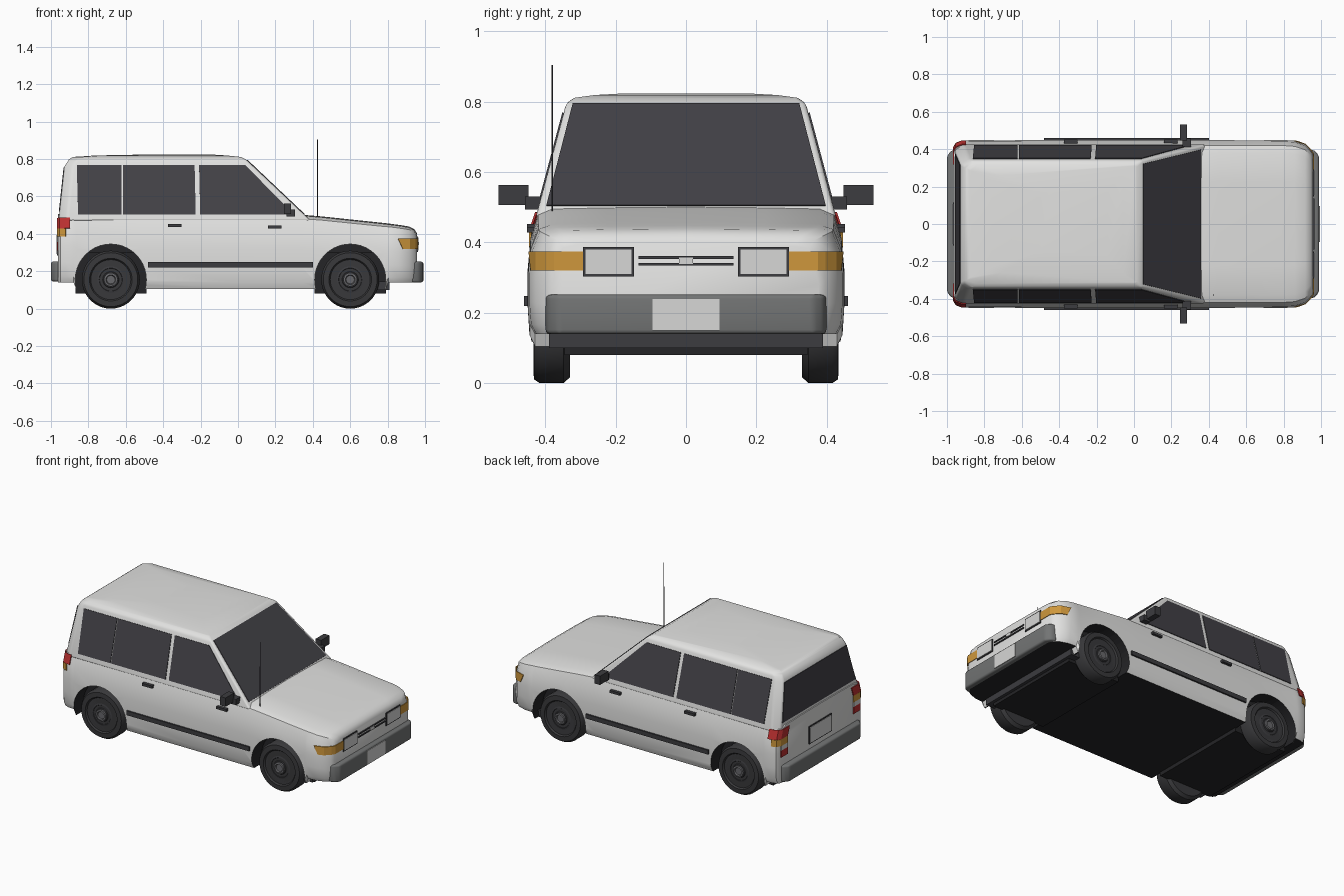
import bpy, bmesh, math
from mathutils import Vector

cube = bpy.data.objects.get("Cube")
if cube:
    bpy.data.objects.remove(cube, do_unlink=True)


def material(name, *rgb):
    m = bpy.data.materials.new(name)
    m.use_nodes = True
    m.diffuse_color = (*rgb, 1)
    m.node_tree.nodes["Principled BSDF"].inputs["Base Color"].default_value = (*rgb, 1)
    return m


WHITE = material("body_white", .76, .76, .75)
GLASS = material("dark_glass", .055, .053, .062)
TRIM = material("dark_trim", .045, .045, .05)
FLOOR = material("underside_black", .018, .018, .02)
TYRE = material("tyre_black", .04, .04, .043)
GREY = material("bumper_grey", .17, .175, .175)
LAMP = material("lamp_white", .68, .68, .67)
AMBER = material("amber", .62, .31, .045)
RED = material("red", .5, .03, .03)
HUB = material("hub_grey", .14, .14, .15)


def finish(name, bm, *mats, bevel=0, angle=40):
    bmesh.ops.recalc_face_normals(bm, faces=bm.faces)
    me = bpy.data.meshes.new(name)
    bm.to_mesh(me)
    bm.free()
    for m in mats:
        me.materials.append(m)
    ob = bpy.data.objects.new(name, me)
    bpy.context.collection.objects.link(ob)
    bpy.ops.object.select_all(action='DESELECT')
    ob.select_set(True)
    bpy.context.view_layer.objects.active = ob
    if bevel:
        mod = ob.modifiers.new("bevel", 'BEVEL')
        mod.width, mod.segments, mod.limit_method = bevel, 3, 'ANGLE'
        mod.angle_limit = math.radians(30)
        bpy.ops.object.modifier_apply(modifier=mod.name)
    if angle:
        bpy.ops.object.shade_smooth_by_angle(angle=math.radians(angle))
    return ob


def loft(rings, caps=True):
    """Bridge closed rings of equal length into a shell."""
    bm = bmesh.new()
    vs = [[bm.verts.new(p) for p in r] for r in rings]
    n = len(vs[0])
    for a, b in zip(vs, vs[1:]):
        for i in range(n):
            j = (i + 1) % n
            bm.faces.new((a[i], a[j], b[j], b[i]))
    if caps:
        bm.faces.new(vs[0])
        bm.faces.new(vs[-1])
    return bm


def box(name, lo, hi, mat, bevel=0):
    rings = [[(lo[0], lo[1], z), (hi[0], lo[1], z), (hi[0], hi[1], z), (lo[0], hi[1], z)]
             for z in (lo[2], hi[2])]
    return finish(name, loft(rings), mat, bevel=bevel, angle=40 if bevel else 0)


def side_box(name, lo, hi, mat, bevel=0):
    """A box on each side of the car."""
    for s, label in ((1, "left_"), (-1, "right_")):
        y0, y1 = sorted((s * lo[1], s * hi[1]))
        box(label + name, (lo[0], y0, lo[2]), (hi[0], y1, hi[2]), mat, bevel)


def panel(name, cols, mat, depth=.006):
    """Thin plate through (bottom, top) point pairs, raised outwards."""
    bm = bmesh.new()
    pairs = [[bm.verts.new(p) for p in c] for c in cols]
    for a, b in zip(pairs, pairs[1:]):
        bm.faces.new((a[0], b[0], b[1], a[1]))
    bm.normal_update()
    f = bm.faces[:][0]
    if f.normal.dot(f.calc_center_median() - Vector((0, 0, .4))) < 0:
        bmesh.ops.reverse_faces(bm, faces=bm.faces)
    bm.normal_update()
    shift = {v: v.normal * depth for v in bm.verts}
    base = bm.faces[:]
    geo = bmesh.ops.extrude_face_region(bm, geom=base, use_keep_orig=True)["geom"]
    for v, d in shift.items():
        v.co += d
    return finish(name, bm, mat, angle=0)


def side_panel(name, cols, mat, depth=.006):
    for s, label in ((1, "left_"), (-1, "right_")):
        panel(label + name, [[(x, s * y, z) for x, y, z in c] for c in cols], mat, depth)


# Lower body: cross-sections along the length
SHAPE = ((.02, 0), (.005, .09), (0, .3), (0, .55), (.008, .78), (.03, .96), (.07, 1))


def section(x, w, b, t):
    half = [(w - d, b + f * (t - b)) for d, f in SHAPE] + [(w * .5, t + .003)]
    ring = half + [(0, t + .005)] + [(-y, z) for y, z in reversed(half)]
    return [(x, y, z) for y, z in ring]


stations = ((-.962, .415, .14, .5), (-.95, .435, .14, .5), (-.92, .446, .14, .5),
            (-.88, .448, .14, .5), (-.865, .448, .105, .5), (-.5, .45, .105, .5),
            (0, .45, .105, .498), (.34, .45, .105, .497), (.45, .45, .105, .488),
            (.6, .45, .105, .472), (.79, .449, .105, .452), (.805, .449, .14, .45),
            (.86, .445, .14, .443), (.915, .427, .14, .434), (.945, .397, .14, .418),
            (.958, .378, .14, .395))
body_bm = loft([section(*s) for s in stations])
body_bm.normal_update()
for f in body_bm.faces:
    if abs(f.normal.z) > .8 and f.calc_center_median().z < .2:
        f.material_index = 1
body = finish("lower_body", body_bm, WHITE, FLOOR)

# Wheel arches cut from the body
AXLES = {"rear": -.68, "front": .60}
for end, x in AXLES.items():
    for s in (1, -1):
        rings = [[(x + .19 * math.cos(a * math.tau / 40), s * y, .155 + .19 * math.sin(a * math.tau / 40))
                  for a in range(40)] for y in (.33, .6)]
        bm = loft(rings)
        for f in bm.faces:
            f.material_index = 1
        cutter = finish("arch_cutter", bm, WHITE, FLOOR, angle=0)
        cutter.hide_render = True
        bpy.context.view_layer.objects.active = body
        mod = body.modifiers.new("arch", 'BOOLEAN')
        mod.operation, mod.solver, mod.object = 'DIFFERENCE', 'EXACT', cutter
        bpy.ops.object.modifier_apply(modifier=mod.name)
        bpy.data.objects.remove(cutter, do_unlink=True)
    box(end + "_axle_housing", (x - .19, -.345, .08), (x + .19, .345, .3), FLOOR)
bpy.ops.object.select_all(action='DESELECT')
body.select_set(True)
bpy.context.view_layer.objects.active = body
bpy.ops.object.shade_smooth_by_angle(angle=math.radians(35))


# Cabin: rings stacked upwards
def side_y(z):
    return .422 - .267 * (z - .49)


def screen_x(z):
    return .368 - 1.056 * (z - .49)


def tail_x(z):
    return -.957 + .107 * (z - .49)


def cabin_ring(z, xr, xf, y):
    half = [(xr, y - .028, z), (xr + .045, y, z), (xf, y, z)]
    return half + [(a, -b, c) for a, b, c in reversed(half)]


levels = [(z, tail_x(z), screen_x(z), side_y(z)) for z in (.47, .76)]
levels += [(.795, -.908, screen_x(.795), side_y(.795)), (.811, -.885, .015, .318),
           (.819, -.76, -.06, .26), (.824, -.5, -.14, .17)]
finish("cabin", loft([cabin_ring(*l) for l in levels]), WHITE, bevel=.011, angle=45)


# Glass
def side_glass(name, b0, b1, t0, t1, zb=.503, zt=.768):
    side_panel(name, [((b0, side_y(zb), zb), (t0, side_y(zt), zt)),
                      ((b1, side_y(zb), zb), (t1, side_y(zt), zt))], GLASS, .004)


side_glass("quarter_window", -.855, -.622, -.862, -.622)
side_glass("rear_door_window", -.616, -.226, -.616, -.232)
side_glass("front_door_window", -.202, .298, -.208, .038)
panel("windscreen", [((screen_x(.503), y * .397, .503), (screen_x(.793), y * .322, .793))
                     for y in (-1, 1)], GLASS, .004)
panel("rear_window", [((tail_x(.52), y * .375, .52), (tail_x(.755), y * .318, .755))
                      for y in (-1, 1)], GLASS, .004)

# Bumpers
for end, xs, z0 in (("front", (.93, .968, .99), .14), ("rear", (-.94, -.978, -1), .145)):
    half = list(zip(xs, (.402, .392, .362)))
    outline = half + [(x, -y) for x, y in reversed(half)]
    finish(end + "_bumper", loft([[(x, y, z) for x, y in outline] for z in (z0, .252)]),
           GREY, bevel=.012)
box("front_valance", (.7, -.39, .1), (.81, .39, .145), TRIM)
box("front_plate", (.985, -.095, .15), (.994, .095, .24), LAMP)

# Headlamps, grille and amber corner lamps
side_box("headlamp_frame", (.95, .148, .303), (.963, .292, .387), TRIM)
side_box("headlamp_lens", (.955, .155, .31), (.966, .285, .38), LAMP)
for i, z in enumerate((.357, .338)):
    box(f"grille_bar_{i + 1}", (.95, -.135, z - .004), (.964, .135, z + .004), TRIM)
box("grille_centre", (.95, -.02, .339), (.967, .02, .357), LAMP)
wrap = ((.957, .292, .957), (.957, .374, .957), (.945, .394, .945), (.916, .424, .916), (.88, .437, .855))
side_panel("corner_lamp", [((a, y, .32), (b, y + (.006 if b < .9 else 0), .374)) for a, y, b in wrap], AMBER, .005)


# Tail lamps wrapping the rear corners
def tail_lamp(name, z0, z1, path, mat):
    def inset(z):
        return .007 + max(0, z - .425) * .33
    side_panel(name, [((x, y - inset(z0), z0), (x, y - inset(z1), z1)) for x, y in path], mat, .006)


corner = ((-.963, .345), (-.963, .413), (-.95, .436), (-.92, .448))
tail_lamp("tail_lamp_top", .428, .485, corner + ((-.898, .45),), RED)
tail_lamp("tail_lamp_amber", .385, .428, corner, AMBER)
tail_lamp("tail_lamp_clear", .355, .385, corner[:2], LAMP)
tail_lamp("tail_lamp_low", .31, .355, corner[:2], RED)

# Rear number plate
box("rear_plate_frame", (-.967, -.115, .285), (-.955, .115, .4), TRIM)
box("rear_plate", (-.97, -.108, .292), (-.96, .108, .393), LAMP)

# Side trim, handles, mirrors and aerial
side_box("side_strip", (-.48, .44, .22), (.4, .46, .248), TRIM)
side_box("rear_door_handle", (-.375, .43, .436), (-.303, .452, .453), TRIM)
side_box("front_door_handle", (.16, .43, .428), (.232, .452, .444), TRIM)
side_box("mirror_base", (.26, .4, .493), (.305, .457, .53), TRIM)
side_box("mirror_head", (.245, .447, .506), (.284, .533, .563), TRIM)
bm = bmesh.new()
bmesh.ops.create_cone(bm, segments=8, radius1=.0025, radius2=.002, depth=.43, cap_ends=True)
bmesh.ops.translate(bm, verts=bm.verts, vec=(.425, -.38, .69))
finish("aerial", bm, TRIM)

# Wheels turned from profiles of (radius, distance from centre line)
PARTS = (("tyre", TYRE, ((.001, .33), (.138, .33), (.155, .348), (.155, .415), (.144, .432), (.114, .434), (.107, .424))),
         ("rim", TRIM, ((.11, .424), (.1, .418), (.062, .426), (.052, .414), (.04, .428), (.001, .428))),
         ("hub", HUB, ((.036, .42), (.036, .439), (.026, .441), (.022, .433), (.001, .433))))
for end, x in AXLES.items():
    for s, label in ((1, "left"), (-1, "right")):
        for part, mat, profile in PARTS:
            rings = [[(x + r * math.cos(a * math.tau / 40), s * y, .155 + r * math.sin(a * math.tau / 40))
                      for a in range(40)] for r, y in profile]
            finish(f"{end}_{label}_{part}", loft(rings), mat)
